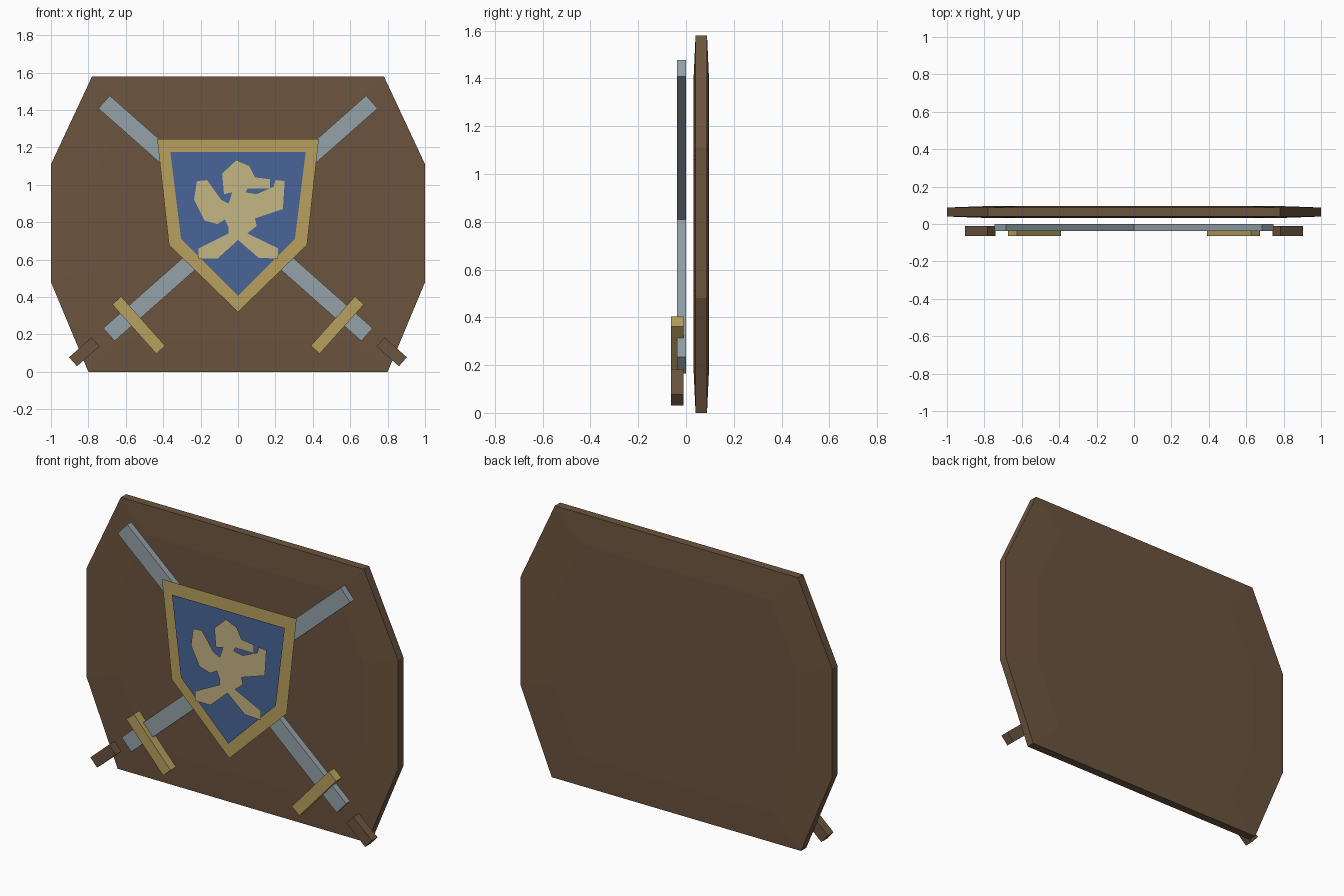
import bpy, bmesh, math
from mathutils import Matrix

if "Cube" in bpy.data.objects:
    bpy.data.objects.remove(bpy.data.objects["Cube"])


def material(name, rgb):
    lin = [((c / 255 + 0.055) / 1.055) ** 2.4 for c in rgb]
    m = bpy.data.materials.new(name)
    m.diffuse_color = (*lin, 1)
    m.use_nodes = True
    m.node_tree.nodes["Principled BSDF"].inputs["Base Color"].default_value = m.diffuse_color
    return m


WOOD = material("brown wood", (108, 84, 62))
STEEL = material("steel grey", (148, 162, 168))
GOLD = material("gold", (184, 160, 93))
PALE = material("pale gold", (197, 182, 132))
BLUE = material("blue", (72, 102, 153))


def finish(bm, name, mat):
    me = bpy.data.meshes.new(name)
    bm.to_mesh(me)
    bm.free()
    me.materials.append(mat)
    ob = bpy.data.objects.new(name, me)
    bpy.context.collection.objects.link(ob)
    return ob


def mirrored(half):
    # Right half outline, top to bottom, completed on the left
    return half + [(-x, z) for x, z in reversed(half) if x > 0]


def plate(name, pts, y, mat):
    # Flat sheet facing the front
    bm = bmesh.new()
    f = bm.faces.new([bm.verts.new((x, y, z)) for x, z in pts])
    f.normal_update()
    if f.normal.y > 0:
        f.normal_flip()
    bmesh.ops.triangulate(bm, faces=[f])
    return finish(bm, name, mat)


def bar(name, x, z, length, width, y0, y1, angle, mat):
    # Box lying in the front plane, turned about the y axis
    bm = bmesh.new()
    bmesh.ops.create_cube(bm, size=1)
    m = (Matrix.Translation((x, (y0 + y1) / 2, z))
         @ Matrix.Rotation(math.radians(-angle), 4, 'Y')
         @ Matrix.Diagonal((length, y1 - y0, width, 1)))
    bmesh.ops.transform(bm, matrix=m, verts=bm.verts)
    return finish(bm, name, mat)


# Backing board: eight-sided, slightly thicker toward the middle
outline = mirrored([(0.78, 1.58), (1.0, 1.11), (1.0, 0.48), (0.8, 0.0)])
bm = bmesh.new()
rings = []
for scale, y in ((0.78, 0.032), (1, 0.04), (1, 0.088), (0.78, 0.096)):
    rings.append([bm.verts.new((x * scale, y, 0.79 + (z - 0.79) * scale))
                  for x, z in outline])
for a, b in zip(rings, rings[1:]):
    for i in range(8):
        j = (i + 1) % 8
        bm.faces.new((a[i], a[j], b[j], b[i]))
bm.faces.new(rings[0])
bm.faces.new(rings[-1])
bmesh.ops.recalc_face_normals(bm, faces=bm.faces)
finish(bm, "backing_board", WOOD)

# Crossed swords
for side, s in (("right", 1), ("left", -1)):
    bar("blade_" + side, -0.013 * s, 0.821, 1.877, 0.092, -0.037, 0.0, -41.5 * s, STEEL)
    bar("guard_" + side, 0.531 * s, 0.25, 0.354, 0.064, -0.063, -0.011, 48.2 * s, GOLD)
    bar("grip_" + side, 0.822 * s, 0.107, 0.16, 0.064, -0.063, -0.011, -41.5 * s, WOOD)

# Shield: gold rim sheet with a blue field in front
plate("shield_rim", mirrored([(0.432, 1.245), (0.369, 0.678), (0, 0.32)]), -0.08, GOLD)
plate("shield_field", mirrored([(0.362, 1.176), (0.304, 0.71), (0, 0.408)]), -0.088, BLUE)

# Standing beast emblem, clockwise from the top of the head
beast = [(-.01, 1.13), (.06, 1.10), (.09, 1.04), (.17, 1.03), (.17, .98), (.05, .98),
         (.04, .96), (.10, .95), (.19, .99), (.20, 1.025), (.25, 1.02), (.24, .87),
         (.09, .82), (.10, .78), (.05, .74), (.215, .66), (.215, .605), (.11, .61),
         (0, .705), (-.11, .605), (-.21, .605), (-.21, .66), (-.05, .74), (-.05, .77),
         (-.07, .815), (-.11, .79), (-.18, .81), (-.235, .92), (-.22, 1.02),
         (-.165, 1.025), (-.09, .92), (-.05, .90), (-.03, .96), (-.075, .95),
         (-.085, 1.06)]
plate("beast_emblem", beast, -0.096, PALE)
